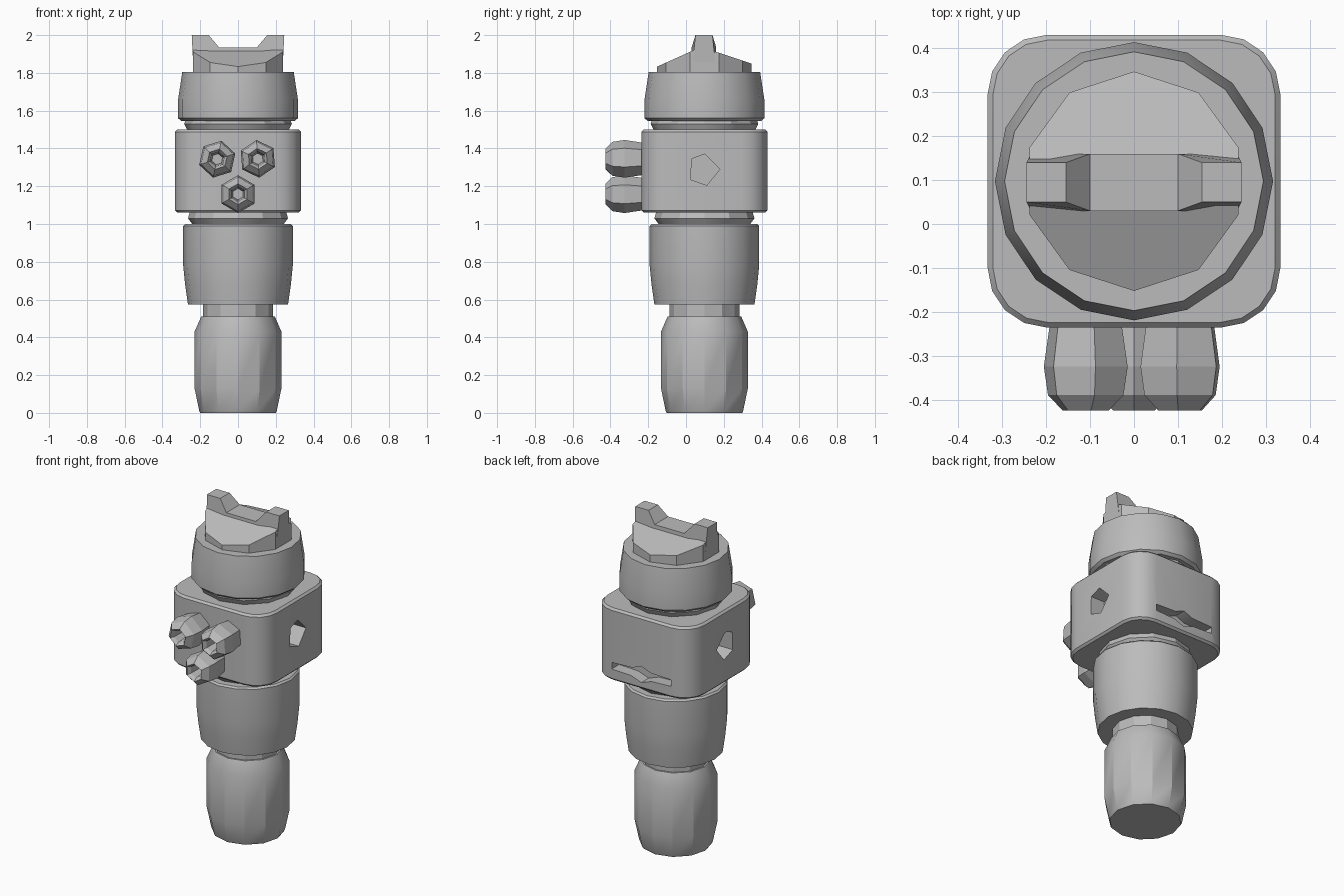
import bpy, bmesh, math
from mathutils import Vector, Matrix

if "Cube" in bpy.data.objects:
    bpy.data.objects.remove(bpy.data.objects["Cube"])

CY = 0.0975  # column axis
grey = bpy.data.materials.new("plain grey")
grey.use_nodes = True
COL = (0.5, 0.5, 0.5, 1)
grey.diffuse_color = COL
grey.node_tree.nodes["Principled BSDF"].inputs["Base Color"].default_value = COL


def finish(name, bm, smooth=True):
    bmesh.ops.recalc_face_normals(bm, faces=bm.faces)
    me = bpy.data.meshes.new(name)
    bm.to_mesh(me)
    bm.free()
    me.materials.append(grey)
    ob = bpy.data.objects.new(name, me)
    bpy.context.collection.objects.link(ob)
    if smooth:
        bpy.ops.object.select_all(action='DESELECT')
        ob.select_set(True)
        bpy.context.view_layer.objects.active = ob
        bpy.ops.object.shade_smooth_by_angle(angle=math.radians(28))
    return ob


def lathe(profile, sides, turn=0.0):
    """Closed solid of revolution about z from (radius, height) pairs."""
    bm = bmesh.new()
    rings = []
    for r, z in profile:
        rings.append([bm.verts.new((r * math.cos(a), r * math.sin(a), z))
                      for a in (turn + math.tau * i / sides for i in range(sides))])
    for lo, hi in zip(rings, rings[1:]):
        for i in range(sides):
            j = (i + 1) % sides
            bm.faces.new((lo[i], lo[j], hi[j], hi[i]))
    bm.faces.new(rings[0][::-1])
    bm.faces.new(rings[-1])
    return bm


def drum(name, profile, sides=16):
    bm = lathe(profile, sides)
    bmesh.ops.translate(bm, verts=bm.verts, vec=(0, CY, 0))
    return finish(name, bm)


def prism(points, offset):
    """Extrude a polygon of 3D points along an offset."""
    bm = bmesh.new()
    face = bm.faces.new([bm.verts.new(p) for p in points])
    out = bmesh.ops.extrude_face_region(bm, geom=[face])
    moved = [v for v in out["geom"] if isinstance(v, bmesh.types.BMVert)]
    bmesh.ops.translate(bm, verts=moved, vec=offset)
    return bm


# Stacked round column
drum("lower_body", [(.20, 0), (.205, .01), (.23, .13), (.23, .43), (.195, .51)], 12)
drum("lower_neck", [(.185, .50), (.185, .59)], 12)
drum("middle_drum", [(.265, .575), (.28, .68), (.29, .78), (.29, .99), (.28, 1.0)])
drum("middle_neck", [(.235, .99), (.265, 1.03), (.25, 1.08)], 12)
drum("upper_neck", [(.26, 1.48), (.285, 1.53), (.27, 1.57)], 12)
drum("upper_ring", [(.30, 1.545), (.317, 1.56), (.317, 1.66), (.295, 1.805)])

# Square housing with rounded corners
bm = bmesh.new()
bmesh.ops.create_cube(bm, size=1)
bmesh.ops.scale(bm, vec=(.667, .667, .44), verts=bm.verts)
bmesh.ops.translate(bm, vec=(0, CY, 1.28), verts=bm.verts)
upright = [e for e in bm.edges if abs(e.verts[0].co.z - e.verts[1].co.z) > .1]
bmesh.ops.bevel(bm, geom=upright, offset=.135, segments=4, profile=.5, affect='EDGES')
rims = [e for e in bm.edges if abs(e.verts[0].co.z - e.verts[1].co.z) < .01]
bmesh.ops.bevel(bm, geom=rims, offset=.012, segments=1, affect='EDGES')
housing = finish("square_housing", bm, smooth=False)

# Recesses in the sides and the back
socket = [(.03, 1.345), (.10, 1.37), (.18, 1.29), (.11, 1.205), (.025, 1.235)]
slot = [(-.2, 1.13), (-.07, 1.125), (0, 1.10), (.07, 1.125), (.2, 1.13),
        (.2, 1.17), (.06, 1.175), (0, 1.20), (-.06, 1.175), (-.2, 1.17)]
cuts = [("left_socket_cutter", [(.24, y, z) for y, z in socket], (.2, 0, 0)),
        ("right_socket_cutter", [(-.24, y, z) for y, z in socket], (-.2, 0, 0)),
        ("back_slot_cutter", [(x, .36, z) for x, z in slot], (0, .2, 0))]
for name, pts, off in cuts:
    cutter = finish(name, prism(pts, off), smooth=False)
    mod = housing.modifiers.new(name, 'BOOLEAN')
    mod.object = cutter
    mod.operation = 'DIFFERENCE'
    mod.solver = 'EXACT'
    bpy.ops.object.select_all(action='DESELECT')
    housing.select_set(True)
    bpy.context.view_layer.objects.active = housing
    bpy.ops.object.modifier_apply(modifier=name)
    bpy.data.objects.remove(cutter)
bpy.ops.object.shade_smooth_by_angle(angle=math.radians(28))

# Three faceted hollow knobs on the front
knob = [(.085, 0), (.10, .10), (.09, .165), (.055, .2), (.04, .18), (.03, .10)]
for name, x, z, turn in [("right_knob", -.11, 1.343, .3), ("left_knob", .105, 1.345, .6),
                         ("lower_knob", 0, 1.158, .52)]:
    bm = lathe(knob, 6, turn)
    place = Matrix.Translation((x, -.225, z)) @ Matrix.Rotation(math.pi / 2, 4, 'X')
    bmesh.ops.transform(bm, matrix=place, verts=bm.verts)
    finish(name, bm, smooth=False)

# Cap sliced to a shallow roof
bm = lathe([(.25, 1.79), (.25, 2.0)], 10, math.pi / 10 * 5)
bmesh.ops.translate(bm, verts=bm.verts, vec=(0, CY, 0))
for point, normal in [((0, -.16, 1.83), (0, -.45, 1)), ((0, .345, 1.85), (0, .33, 1)),
                      ((0, 0, 1.935), (0, 0, 1))]:
    cut = bmesh.ops.bisect_plane(bm, geom=bm.verts[:] + bm.edges[:] + bm.faces[:],
                                 plane_co=point, plane_no=Vector(normal).normalized(),
                                 clear_outer=True)
    edges = [e for e in cut["geom_cut"] if isinstance(e, bmesh.types.BMEdge)]
    bmesh.ops.holes_fill(bm, edges=edges)
finish("roof_cap", bm, smooth=False)

# Ridge with a prong at each end
half = [(.10, 1.935), (.155, 2.0), (.245, 2.0), (.235, 1.80)]
ridge = [(x, z) for x, z in half] + [(-x, z) for x, z in reversed(half)]
bm = prism([(x, .03, z) for x, z in ridge], (0, .13, 0))
for v in bm.verts:
    if v.co.z > 1.99:
        v.co.y = .05 if v.co.y < .09 else .14
finish("prong_ridge", bm, smooth=False)
